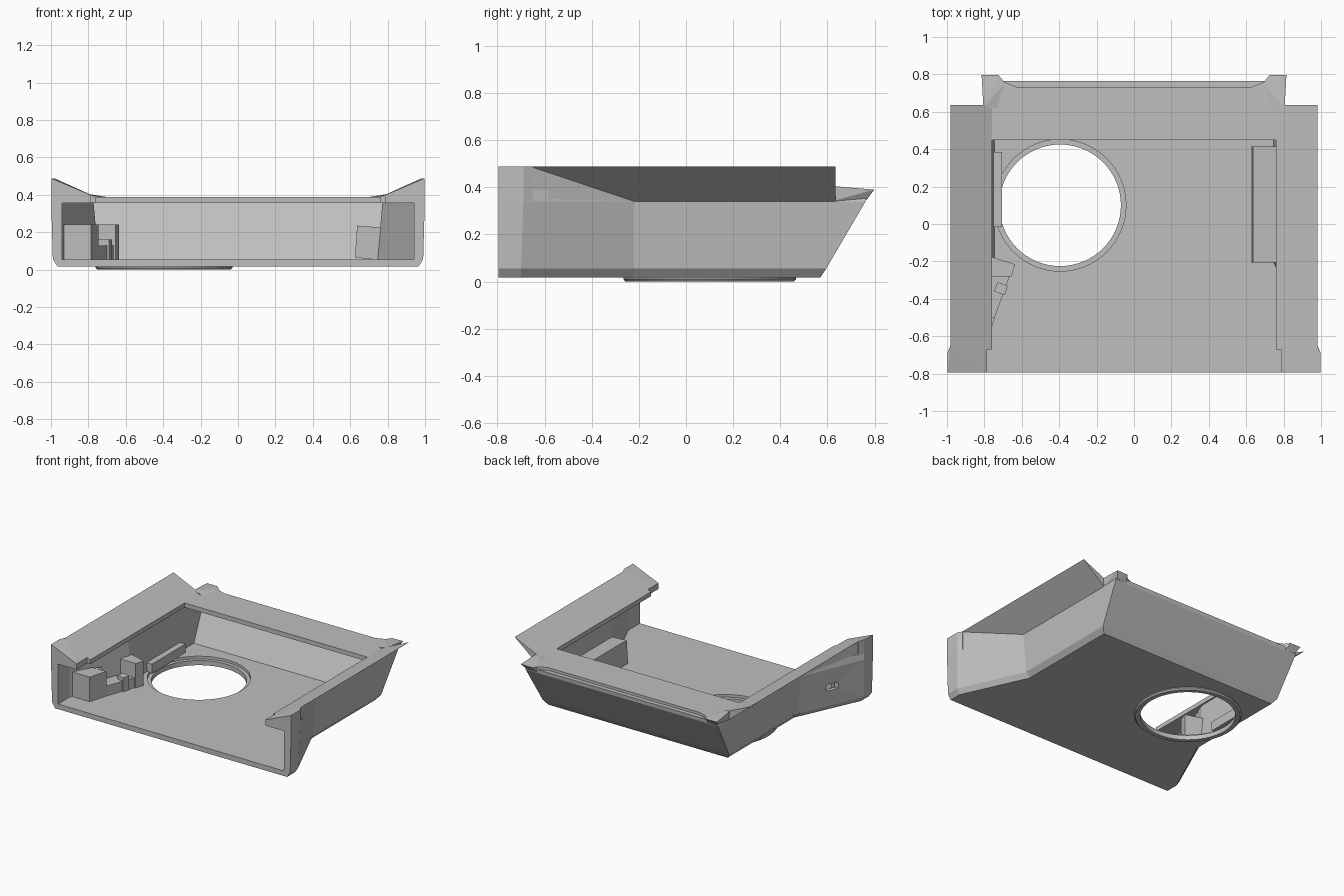
import bpy, bmesh, math
from mathutils import Vector

cube = bpy.data.objects.get("Cube")
if cube:
    bpy.data.objects.remove(cube, do_unlink=True)

grey = bpy.data.materials.new("plain grey")
grey.use_nodes = True
COLOUR = (0.52, 0.52, 0.52, 1)
grey.diffuse_color = COLOUR
grey.node_tree.nodes["Principled BSDF"].inputs["Base Color"].default_value = COLOUR


def finish(name, bm):
    bmesh.ops.recalc_face_normals(bm, faces=bm.faces)
    mesh = bpy.data.meshes.new(name)
    bm.to_mesh(mesh)
    bm.free()
    mesh.materials.append(grey)
    obj = bpy.data.objects.new(name, mesh)
    bpy.context.collection.objects.link(obj)
    return obj


def loft(name, rings):
    """Closed solid through stacked rings of equal length."""
    bm = bmesh.new()
    loops = [[bm.verts.new(p) for p in ring] for ring in rings]
    n = len(loops[0])
    for a, b in zip(loops, loops[1:]):
        for i in range(n):
            j = (i + 1) % n
            bm.faces.new((a[i], a[j], b[j], b[i]))
    bm.faces.new(loops[0])
    bm.faces.new(loops[-1])
    return finish(name, bm)


def prism(name, outline, z0, z1):
    return loft(name, [[(x, y, z) for x, y in outline] for z in (z0, z1)])


def box(name, x0, x1, y0, y1, z0, z1):
    return prism(name, [(x0, y0), (x1, y0), (x1, y1), (x0, y1)], z0, z1)


def hull(name, points, side=1):
    bm = bmesh.new()
    for x, y, z in points:
        bm.verts.new((x * side, y, z))
    bmesh.ops.convex_hull(bm, input=bm.verts)
    bmesh.ops.dissolve_limit(bm, angle_limit=0.01, verts=bm.verts, edges=bm.edges)
    return finish(name, bm)


def plan(z, front, side, y_front, y_kink, y_flare, y_back):
    """Tray outline: wide at the front, narrow behind the flare."""
    half = [(front, y_front), (front, y_kink), (side, y_flare), (side, y_back)]
    return [(x, y, z) for x, y in half] + [(-x, y, z) for x, y in reversed(half)]


def circle(radius, z, n=64):
    return [(-0.395 + radius * math.cos(2 * math.pi * i / n),
             0.1 + radius * math.sin(2 * math.pi * i / n), z) for i in range(n)]


# Tray shell with chamfered bottom and sloped back
shell = loft("tray_shell", [
    plan(0.017, 0.965, 0.745, -0.795, -0.7, -0.22, 0.57),
    plan(0.055, 0.99, 0.775, -0.795, -0.7, -0.22, 0.595),
    plan(0.34, 0.998, 0.80, -0.795, -0.69, -0.22, 0.762),
    plan(0.388, 0.998, 0.78, -0.795, -0.69, -0.22, 0.767)])

# Wings, their front ends, flare gussets and rear horns
parts = [shell]
for side, word in ((1, "left"), (-1, "right")):
    section = [(0.76, 0.345), (0.80, 0.34), (0.98, 0.488), (0.76, 0.388)]
    parts.append(hull(word + "_wing", [(x, y, z) for y in (-0.66, 0.635) for x, z in section], side))
    section = [(0.76, 0.34), (0.998, 0.34), (0.998, 0.488), (0.76, 0.388)]
    end = [(x, y, z) for y in (-0.795, -0.69) for x, z in section]
    end += [(min(x, 0.98), -0.65, z) for x, z in section]
    parts.append(hull(word + "_wing_front", end, side))
    parts.append(hull(word + "_flare_gusset", [
        (0.98, -0.66, 0.34), (0.98, -0.66, 0.488), (0.80, -0.66, 0.34), (0.80, -0.22, 0.34)], side))
    parts.append(hull(word + "_rear_horn", [
        (0.80, 0.62, 0.34), (0.805, 0.62, 0.405), (0.70, 0.62, 0.38), (0.815, 0.797, 0.39),
        (0.725, 0.797, 0.388), (0.69, 0.755, 0.387), (0.79, 0.765, 0.345), (0.71, 0.762, 0.345)], side))

# Cutters: inner cavity, top openings, slot, rear ledge and round opening
cavity = loft("cavity_cutter", [
    plan(0.055, 0.94, 0.745, -0.9, -0.66, -0.2, 0.54),
    plan(0.355, 0.94, 0.772, -0.9, -0.66, -0.2, 0.715)])
opening = box("opening_cutter", -0.76, 0.76, -0.9, 0.45, 0.3, 0.6)
mouth = box("mouth_cutter", -0.785, 0.785, -0.9, -0.67, 0.3, 0.6)
slot = box("slot_cutter", -1.1, -0.8, -0.51, -0.42, 0.17, 0.22)
ledge = prism("ledge_cutter", [(-0.71, 0.9), (-0.71, 0.765), (-0.63, 0.733),
                               (0.63, 0.733), (0.71, 0.765), (0.71, 0.9)], 0.368, 0.5)
hole = loft("hole_cutter", [circle(0.325, -0.1), circle(0.325, 0.035),
                            circle(0.352, 0.035), circle(0.352, 0.1)])


def cut(obj, cutters):
    for cutter in cutters:
        mod = obj.modifiers.new(cutter.name, 'BOOLEAN')
        mod.operation = 'DIFFERENCE'
        mod.solver = 'EXACT'
        mod.object = cutter


for part in parts:
    cut(part, [cavity, opening, mouth])
cut(shell, [slot, ledge, hole])
for cutter in (cavity, opening, mouth, slot, ledge, hole):
    cutter.hide_render = True
    cutter.hide_viewport = True
    cutter.display_type = 'WIRE'

# Ring under the round opening
bm = bmesh.new()
rings = [[bm.verts.new(p) for p in circle(r, z)] for r, z in
         ((0.325, 0.03), (0.325, 0.0), (0.357, 0.0), (0.366, 0.01), (0.366, 0.03))]
for a, b in zip(rings, rings[1:] + rings[:1]):
    for i in range(len(a)):
        j = (i + 1) % len(a)
        bm.faces.new((a[i], a[j], b[j], b[i]))
finish("opening_ring", bm)

# Side rail and tilted side box inside the tray
box("right_rail", -0.765, -0.705, -0.015, 0.385, 0.05, 0.12)
hull("left_side_box", [(x, y, z) for y in (-0.205, 0.415) for x, z in
                       ((0.625, 0.065), (0.637, 0.235), (0.765, 0.225), (0.765, 0.05))])

# Wedge bracket: front block, low bridge, back block and small stop
prism("bracket_front", [(-0.93, -0.64), (-0.785, -0.64), (-0.745, -0.5), (-0.86, -0.5)], 0.05, 0.24)
prism("bracket_bridge", [(-0.86, -0.5), (-0.745, -0.5), (-0.665, -0.28), (-0.77, -0.28)], 0.05, 0.13)
prism("bracket_back", [(-0.78, -0.28), (-0.655, -0.28), (-0.635, -0.215), (-0.78, -0.17)], 0.05, 0.24)
prism("bracket_stop", [(-0.75, -0.36), (-0.69, -0.38), (-0.675, -0.33), (-0.73, -0.31)], 0.05, 0.16)
